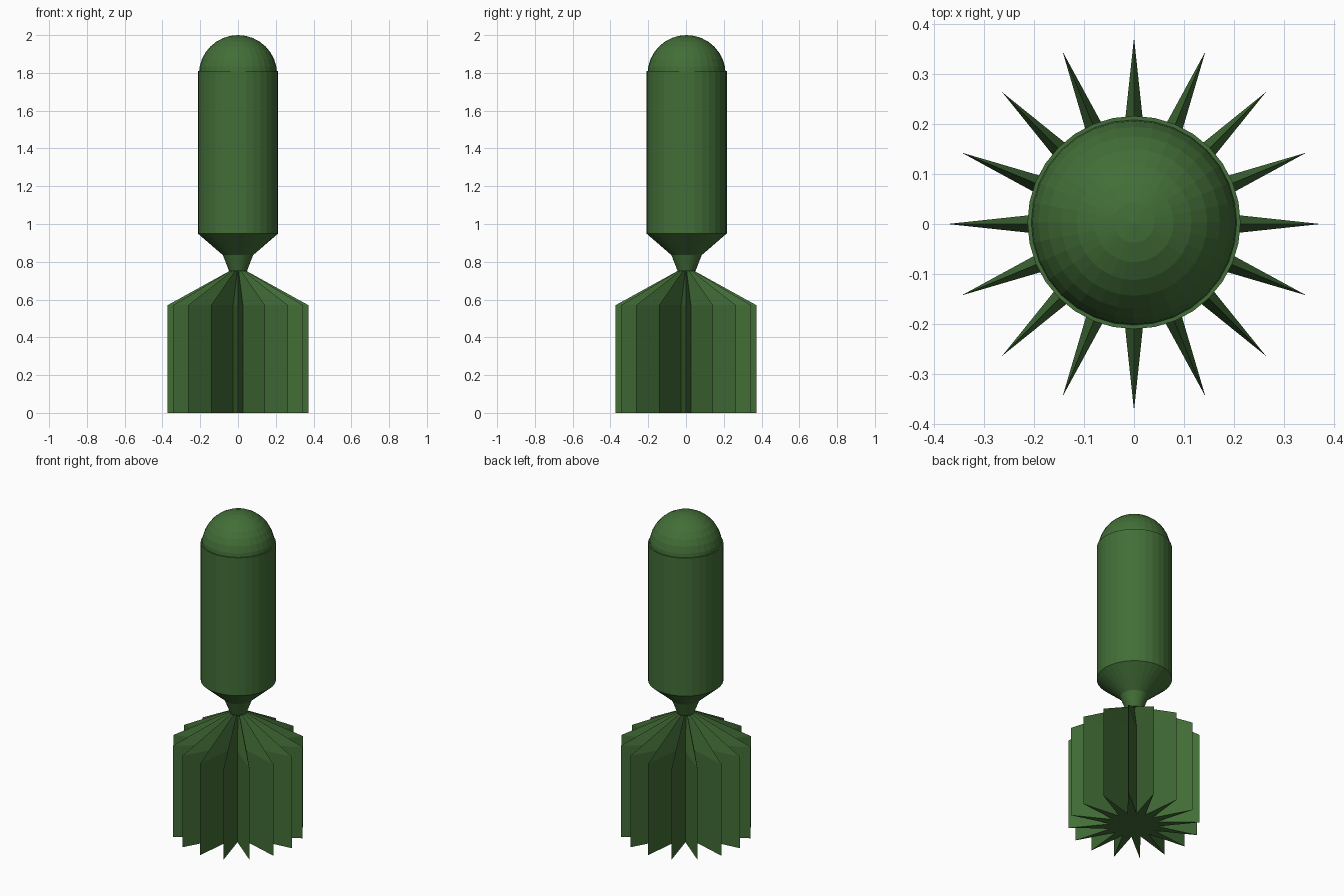
import bpy, bmesh
from math import sin, cos, pi

if "Cube" in bpy.data.objects:
    bpy.data.objects.remove(bpy.data.objects["Cube"])

green = bpy.data.materials.new("green")
green.diffuse_color = (0.055, 0.155, 0.038, 1)
green.use_nodes = True
green.node_tree.nodes["Principled BSDF"].inputs["Base Color"].default_value = green.diffuse_color


def loft(name, sections, y=0.0):
    """Skin a stack of (z, [radius per side]) rings; cap both ends."""
    bm = bmesh.new()
    rings = []
    for z, radii in sections:
        n = len(radii)
        rings.append([bm.verts.new((r * cos(2 * pi * i / n), y + r * sin(2 * pi * i / n), z))
                      for i, r in enumerate(radii)])
    for a, b in zip(rings, rings[1:]):
        for i in range(n):
            j = (i + 1) % n
            bm.faces.new((a[i], a[j], b[j], b[i]))
    bm.faces.new(rings[0][::-1])
    bm.faces.new(rings[-1])
    mesh = bpy.data.meshes.new(name)
    bm.to_mesh(mesh)
    bm.free()
    mesh.materials.append(green)
    obj = bpy.data.objects.new(name, mesh)
    bpy.context.collection.objects.link(obj)
    return obj


def star(tip, valley):
    return [tip, valley] * 16


def circle(r):
    return [r] * 32


# Finned tail: sixteen-pointed star narrowing to the neck
loft("tail_fins", [(0, star(0.373, 0.133)), (0.57, star(0.373, 0.133)),
                   (0.75, star(0.047, 0.017))])

# Neck, flare and cylindrical body
loft("body", [(0.75, circle(0.047)), (0.835, circle(0.08)),
              (0.95, circle(0.213)), (1.81, circle(0.213))], y=0.003)

# Rounded nose: hemisphere in eight bands
R, base = 0.207, 1.793
bands = [(base + R * sin(k * pi / 16), circle(R * cos(k * pi / 16))) for k in range(8)]
loft("nose", bands + [(2.0, circle(0.0005))], y=0.003)
